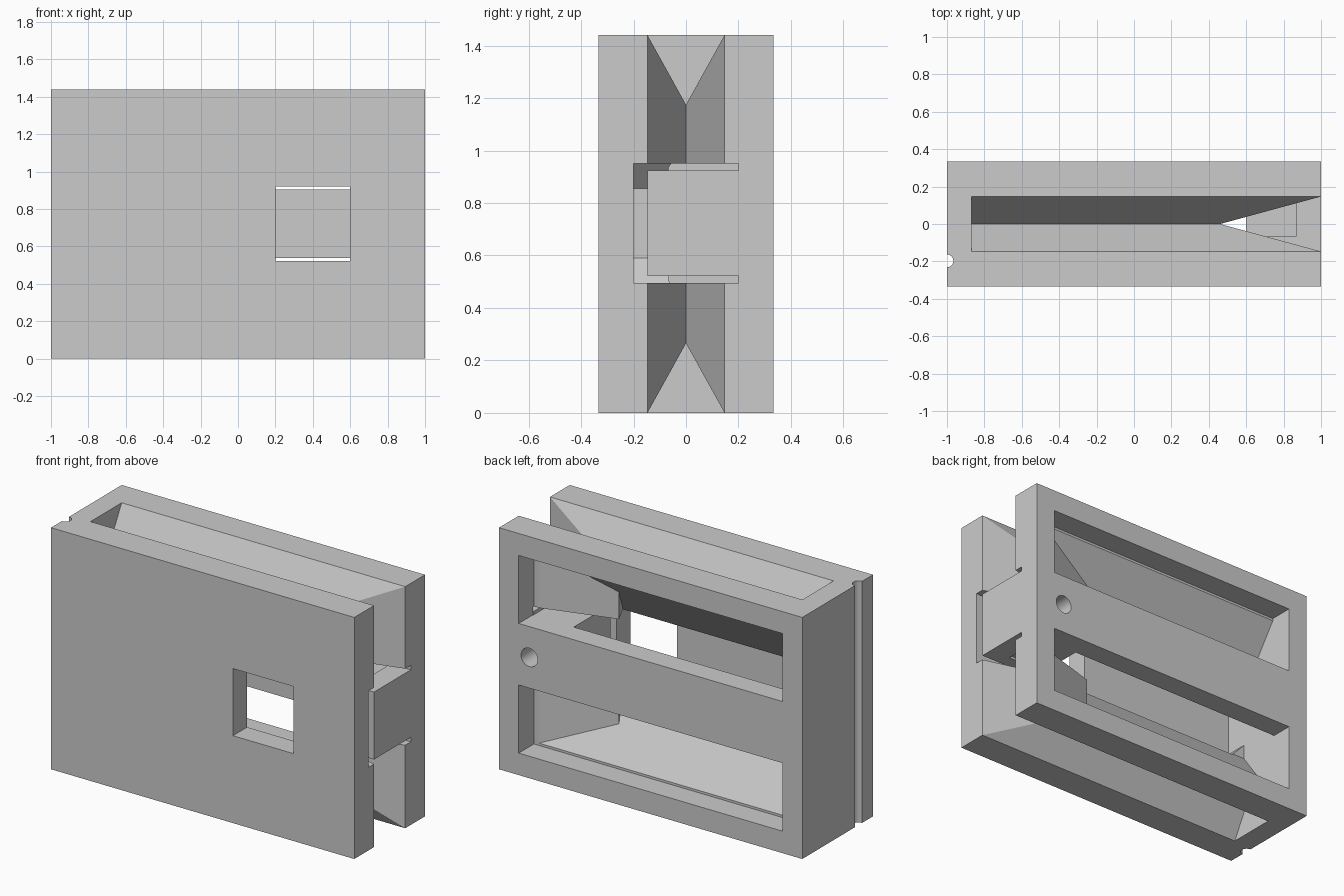
import bpy, bmesh
from mathutils import Vector

cube = bpy.data.objects.get("Cube")
if cube:
    bpy.data.objects.remove(cube, do_unlink=True)

HEIGHT = 1.44
MID = HEIGHT / 2

grey = bpy.data.materials.new("plain_grey")
grey.use_nodes = True
colour = (0.6, 0.6, 0.6, 1)
grey.diffuse_color = colour
for node in grey.node_tree.nodes:
    if node.type == 'BSDF_PRINCIPLED':
        node.inputs["Base Color"].default_value = colour


def hull(name, points):
    """Convex solid around a set of points."""
    bm = bmesh.new()
    for p in points:
        bm.verts.new(p)
    bmesh.ops.convex_hull(bm, input=bm.verts)
    bmesh.ops.dissolve_limit(bm, angle_limit=0.001, verts=bm.verts, edges=bm.edges)
    bmesh.ops.recalc_face_normals(bm, faces=bm.faces)
    mesh = bpy.data.meshes.new(name)
    bm.to_mesh(mesh)
    bm.free()
    mesh.materials.append(grey)
    ob = bpy.data.objects.new(name, mesh)
    bpy.context.collection.objects.link(ob)
    return ob


def box(name, xs, ys, zs):
    return hull(name, [(x, y, z) for x in xs for y in ys for z in zs])


def cylinder(name, radius, depth, location, rotation=(0, 0, 0)):
    bpy.ops.mesh.primitive_cylinder_add(vertices=32, radius=radius, depth=depth,
                                        location=location, rotation=rotation)
    ob = bpy.context.object
    ob.name = name
    return ob


def combine(target, tools, operation='DIFFERENCE'):
    """Apply booleans in turn and discard the tools."""
    for tool in tools:
        tool.hide_render = True
        mod = target.modifiers.new("combine", 'BOOLEAN')
        mod.operation = operation
        mod.solver = 'EXACT'
        mod.object = tool
        bpy.context.view_layer.update()
        deps = bpy.context.evaluated_depsgraph_get()
        mesh = bpy.data.meshes.new_from_object(target.evaluated_get(deps))
        target.modifiers.clear()
        target.data = mesh
        bpy.data.objects.remove(tool, do_unlink=True)


# Outer housing block
housing = box("housing", (-1, 1), (-0.333, 0.333), (0, HEIGHT))
cuts = []

# V grooves in the top, the underside and the open end
half, over = 0.147, 1.2
groove_depth = 0.265
for side in (-1, 1):
    tip = MID + side * (MID - groove_depth)
    mouth = tip + side * groove_depth * over
    cuts.append(hull("groove", [(x, y, z) for x in (-0.87, 1.2)
                     for y, z in ((0, tip), (half * over, mouth), (-half * over, mouth))]))
end_tip = 0.46
end_mouth = end_tip + (1 - end_tip) * over
cuts.append(hull("end_groove", [(x, y, z) for z in (-0.2, 1.7)
                 for x, y in ((end_tip, 0), (end_mouth, half * over), (end_mouth, -half * over))]))

# Two rear openings that leave a cross bar between them
for zs in ((0.131, 0.537), (0.904, 1.309)):
    cuts.append(box("rear_opening", (-0.87, 0.87), (0.19, 0.5), zs))

# Tapered hollow behind the rear frame: (y, right edge, half height)
layers = [(0.2, 0.87, 0.589), (0.06, 0.40, 0.393), (-0.067, 0.46, 0.215)]
for a, b in zip(layers, layers[1:]):
    cuts.append(hull("hollow", [(x, y, MID + s * h) for y, right, h in (a, b)
                     for x in (-0.87, right) for s in (-1, 1)]))

# Long slot around the arm, narrowed at its closed end
cuts.append(hull("slot", [(x, y, MID + s * h + 0.003) for y in (-0.2, 0.2) for s in (-1, 1)
                 for x, h in ((-0.87, 0.132), (-0.78, 0.228), (1.2, 0.228))]))

# Square front window and round end notch
cuts.append(box("front_window", (0.2, 0.6), (-0.5, -0.19), (0.521, 0.921)))
cuts.append(cylinder("notch", 0.034, 2, (-1, -0.197, MID)))
combine(housing, cuts)

# Arm standing forward from the cross bar, thicker at its front and outer end
arm_low, arm_high = 0.522, 0.924
arm = box("arm", (0.6, 1), (-half, 0.2), (0.537, 0.904))
combine(arm, [box("arm_front", (0.6, 1), (-half, -0.067), (arm_low, arm_high)),
              box("arm_end", (0.867, 1), (-half, 0.2), (arm_low, arm_high))], 'UNION')
combine(housing, [arm], 'UNION')

# Screw hole through the bar into the arm
combine(housing, [cylinder("screw_hole", 0.055, 0.5, (0.8, 0.18, MID), (1.5708, 0, 0))])

# Flat faces with one material throughout
housing.data.materials.clear()
housing.data.materials.append(grey)
for face in housing.data.polygons:
    face.material_index = 0
    face.use_smooth = False
